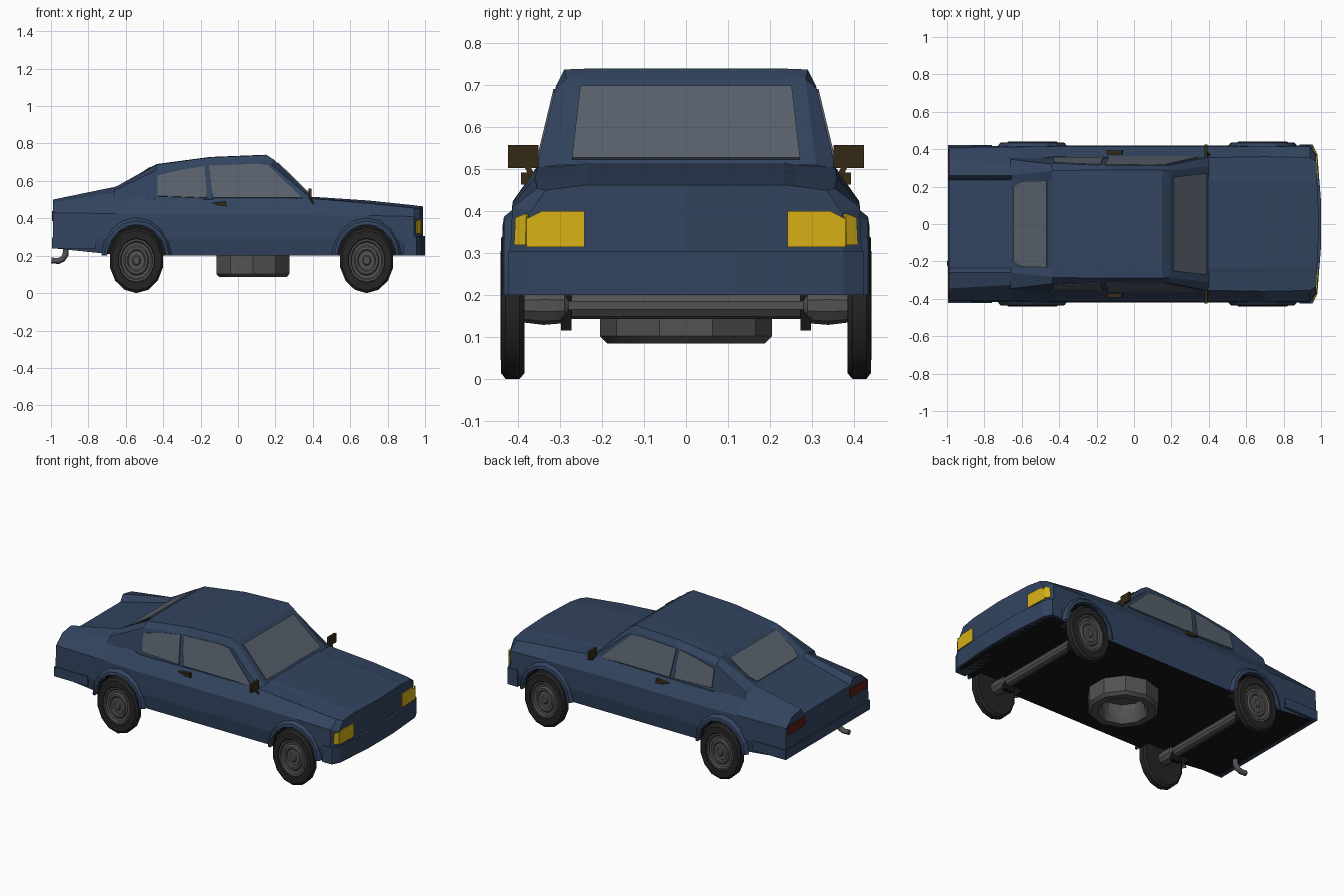
import bpy, bmesh, math
from mathutils import Vector

if "Cube" in bpy.data.objects:
    bpy.data.objects.remove(bpy.data.objects["Cube"])

def material(name, rgb):
    m = bpy.data.materials.new(name)
    m.diffuse_color = (*rgb, 1)
    m.use_nodes = True
    m.node_tree.nodes["Principled BSDF"].inputs["Base Color"].default_value = m.diffuse_color
    return m

BLUE = material("navy paint", (0.032, 0.058, 0.115))
BLACK = material("black underside", (0.008, 0.008, 0.008))
TYRE = material("tyre rubber", (0.018, 0.018, 0.018))
GREY = material("grey metal", (0.085, 0.085, 0.085))
GLASS = material("grey glass", (0.10, 0.12, 0.15))
YELLOW = material("yellow lamp", (0.68, 0.44, 0.008))
RED = material("dark red lamp", (0.11, 0.014, 0.008))
BROWN = material("dark brown trim", (0.035, 0.022, 0.007))

def build(name, verts, faces, mats, mirror=True, smooth=None):
    bm = bmesh.new()
    vs = [bm.verts.new(v) for v in verts]
    for f in faces:
        bm.faces.new([vs[i] for i in f])
    bmesh.ops.remove_doubles(bm, verts=bm.verts, dist=1e-5)
    bmesh.ops.recalc_face_normals(bm, faces=bm.faces)
    me = bpy.data.meshes.new(name)
    bm.to_mesh(me)
    bm.free()
    for m in mats:
        me.materials.append(m)
    if smooth:
        for p in me.polygons:
            p.use_smooth = True
        me.set_sharp_from_angle(angle=math.radians(smooth))
    ob = bpy.data.objects.new(name, me)
    bpy.context.collection.objects.link(ob)
    if mirror:
        md = ob.modifiers.new("mirror", 'MIRROR')
        md.use_axis = (False, True, False)
        md.merge_threshold = 0.0005
    return ob

def prism(name, pts, offset, mat, mirror=True):
    """Polygon pushed along an offset vector."""
    n, off = len(pts), Vector(offset)
    verts = [Vector(p) for p in pts] + [Vector(p) + off for p in pts]
    faces = [list(range(n)), list(range(n, 2 * n))]
    faces += [[i, (i + 1) % n, n + (i + 1) % n, n + i] for i in range(n)]
    return build(name, verts, faces, [mat], mirror)

def box(name, x0, x1, y0, y1, z0, z1, mat):
    return prism(name, [(x0, y0, z0), (x1, y0, z0), (x1, y1, z0), (x0, y1, z0)],
                 (0, 0, z1 - z0), mat)

def lathe(name, prof, n, place, mat, mirror=True, smooth=35):
    """Profile of (radius, height) turned in n steps; place maps to space."""
    verts, faces = [], []
    for r, h in prof:
        for k in range(n):
            a = 2 * math.pi * (k + 0.5) / n
            verts.append(place(r * math.cos(a), r * math.sin(a), h))
    for j in range(len(prof) - 1):
        for k in range(n):
            k2 = (k + 1) % n
            faces.append([j * n + k, j * n + k2, (j + 1) * n + k2, (j + 1) * n + k])
    for j, e in ((0, prof[0]), (len(prof) - 1, prof[-1])):
        if e[0] > 0.001:
            faces.append([j * n + k for k in range(n)])
    return build(name, verts, faces, [mat], mirror, smooth)

def grid(cols):
    n = len(cols[0])
    verts = [v for c in cols for v in c]
    faces = [[i * n + j, i * n + j + 1, (i + 1) * n + j + 1, (i + 1) * n + j]
             for i in range(len(cols) - 1) for j in range(n - 1)]
    return verts, faces

# Lower body: half sections from tail to nose
# x, bottom z, half width, shoulder z, belt y, belt z, fin z, deck z
stations = [(-0.99, .24, .415, .43, .345, .485, .50, .46),
            (-0.65, .205, .418, .425, .325, .54, .57, .545),
            (-0.44, .20, .42, .42, .36, .50, .51, .51),
            (0.40, .20, .42, .42, .355, .505, .51, .515),
            (0.70, .20, .42, .415, .36, .48, .49, .495),
            (0.94, .20, .42, .41, .355, .455, .465, .47),
            (0.972, .20, .375, .40, .335, .45, .46, .463)]
cols = []
for x, z0, w, zs, yb, zb, zf, zd in stations:
    bow = 0.018 if x > 0.95 else 0
    sec = [(0, z0), (w - .012, z0), (w, .29), (w - .006, zs), (yb, zb),
           (.26, zf), (.235, zd), (0, zd)]
    cols.append([(x + bow * (1 - y / .375), y, z) for y, z in sec])
verts, faces = grid(cols)
for c in (0, len(cols) - 1):                      # tail and nose panels
    o, k = c * 8, len(verts)
    cx = cols[c][0][0]
    verts += [(cx, 0, cols[c][2][2]), (cx, 0, cols[c][3][2])]
    faces += [[o, o + 1, o + 2, k], [k, o + 2, o + 3, k + 1],
              [k + 1, o + 3, o + 4, o + 5, o + 6, o + 7]]
body = build("lower_body", verts, faces, [BLUE, BLACK])
for p in body.data.polygons:
    if p.normal.z < -0.9:
        p.material_index = 1

# Cabin: half sections with a raked screen and sloping tail
def side_y(z):
    return .36 - (z - .49) * .24

cabin = []
for xb, x1, z1, xr, yr, zr, zc in [(-.68, -.66, .55, -.66, .26, .565, .542),
                                   (-.44, -.44, .655, -.435, .285, .687, .69),
                                   (-.15, -.15, .688, -.15, .29, .726, .728),
                                   (.10, .13, .70, .15, .29, .738, .74),
                                   (.20, .175, .69, .19, .285, .715, .715),
                                   (.41, .40, .50, .40, .31, .51, .51)]:
    cabin.append([(xb, side_y(.49), .47), (x1, side_y(z1), z1), (xr, yr, zr),
                  (xr, .235, zc), (xr, 0, zc)])
build("cabin", *grid(cabin), [BLUE])

# Side, front and rear glass as thin plates
def side_glass(name, pts):
    prism(name, [(x, side_y(z) - .004, z) for x, z in pts], (0, .008, .002), GLASS)

side_glass("rear_side_window", [(-.43, .518), (-.165, .508), (-.18, .677), (-.30, .658), (-.43, .628)])
side_glass("front_side_window", [(-.135, .508), (.345, .508), (.16, .682), (.10, .69), (-.155, .679)])
prism("windscreen", [(.384, 0, .522), (.384, .272, .522), (.208, .252, .694), (.208, 0, .694)],
      (.006, 0, .006), GLASS)
prism("rear_window", [(-.64, 0, .555), (-.64, .205, .555), (-.60, .228, .581),
                      (-.465, .232, .669), (-.465, 0, .669)], (-.004, 0, .007), GLASS)

# Bumpers
prism("front_bumper", [(.885, 0, .2), (.885, .424, .2), (.955, .424, .2), (.98, .375, .2), (1, .12, .2), (1, 0, .2)],
      (0, 0, .105), BLUE)
prism("rear_bumper", [(-.96, 0, .238), (-.76, .41, .238), (-.76, .422, .238), (-.995, .422, .238), (-.995, 0, .238)],
      (0, 0, .06), BLUE)

# Lamps
def nose_x(y):
    return .99 - .048 * y
prism("headlight", [(nose_x(y), y, z) for y, z in
                    [(.242, .315), (.38, .315), (.38, .382), (.345, .40), (.242, .40)]],
      (.006, 0, 0), YELLOW)
prism("headlight_side", [(.972, .378, .32), (.953, .405, .32), (.953, .402, .385), (.972, .376, .395)],
      (.005, .005, 0), YELLOW)
prism("tail_light", [(-.988, .225, .385), (-.988, .395, .385), (-.988, .39, .44), (-.988, .225, .44)],
      (-.007, 0, 0), RED)

# Wheels, wells and arches (slightly taller than wide)
tyre_prof = [(.60, .425), (.68, .442), (.92, .441), (1, .43), (1, .397), (.92, .385), (.55, .385)]
rim_prof = [(0, .436), (.12, .436), (.16, .429), (.30, .428), (.34, .435), (.42, .435),
            (.47, .426), (.56, .428), (.60, .438), (.66, .438), (.67, .42)]
for end, cx in (("rear", -.543), ("front", .688)):
    def wheel(a, b, h, cx=cx):
        return (cx + .145 * a, h, .175 + .175 * b)
    def tube(a, b, h, cx=cx):
        return (cx + a, h, .175 + b)
    lathe(end + "_tyre", tyre_prof, 14, wheel, TYRE)
    lathe(end + "_rim", rim_prof, 14, wheel, GREY)
    lathe(end + "_axle", [(.032, 0), (.032, .28), (.042, .29), (.046, .34), (.04, .39)], 10, tube, GREY)
    box(end + "_axle_bracket", cx - .03, cx + .03, .273, .298, .115, .21, BLACK)

    well = lathe(end + "_well_cutter", [(1.09, .34), (1.09, .50)], 16, wheel, BLUE, smooth=None)
    well.data.materials.append(BLACK)
    for p in well.data.polygons:
        p.material_index = 1
    well.hide_render = True
    well.display_type = 'WIRE'
    cut = body.modifiers.new(end + " wells", 'BOOLEAN')
    cut.operation, cut.solver, cut.object = 'DIFFERENCE', 'EXACT', well

    arch = []
    for k in range(9):
        a = math.pi * k / 8
        c, s = math.cos(a), math.sin(a)
        arch.append([(cx + r * c, y, .20 + h * s) for r, y, h in
                     [(.188, .412, .205), (.172, .434, .187), (.157, .437, .168), (.157, .40, .168)]])
    build(end + "_wheel_arch", *grid(arch), [BLUE])

# Mirrors and door handles
box("door_mirror", .378, .394, .352, .425, .503, .558, BROWN)
prism("mirror_stalk", [(.382, .37, .505), (.382, .385, .505), (.402, .368, .47), (.402, .352, .47)],
      (.012, 0, 0), BROWN)
prism("door_handle", [(-.145, .372, .482), (-.065, .372, .492), (-.06, .372, .464), (-.10, .372, .468)],
      (0, .022, 0), BROWN)

# Round underside pan, open in the middle
lathe("underside_ring", [(.205, .21), (.205, .102), (.188, .085), (.145, .085), (.125, .12), (.125, .197)],
      10, lambda a, b, h: (.08 + a, b, h), GREY, mirror=False)

# Exhaust pipe
cu = bpy.data.curves.new("exhaust_pipe", 'CURVE')
cu.dimensions = '3D'
cu.bevel_depth, cu.bevel_resolution, cu.use_fill_caps = .016, 2, True
sp = cu.splines.new('POLY')
path = [(-.92, .25), (-.922, .205), (-.937, .182), (-.96, .172), (-.998, .174)]
sp.points.add(len(path) - 1)
for pt, (x, z) in zip(sp.points, path):
    pt.co = (x, -.21, z, 1)
cu.materials.append(GREY)
bpy.context.collection.objects.link(bpy.data.objects.new("exhaust_pipe", cu))
